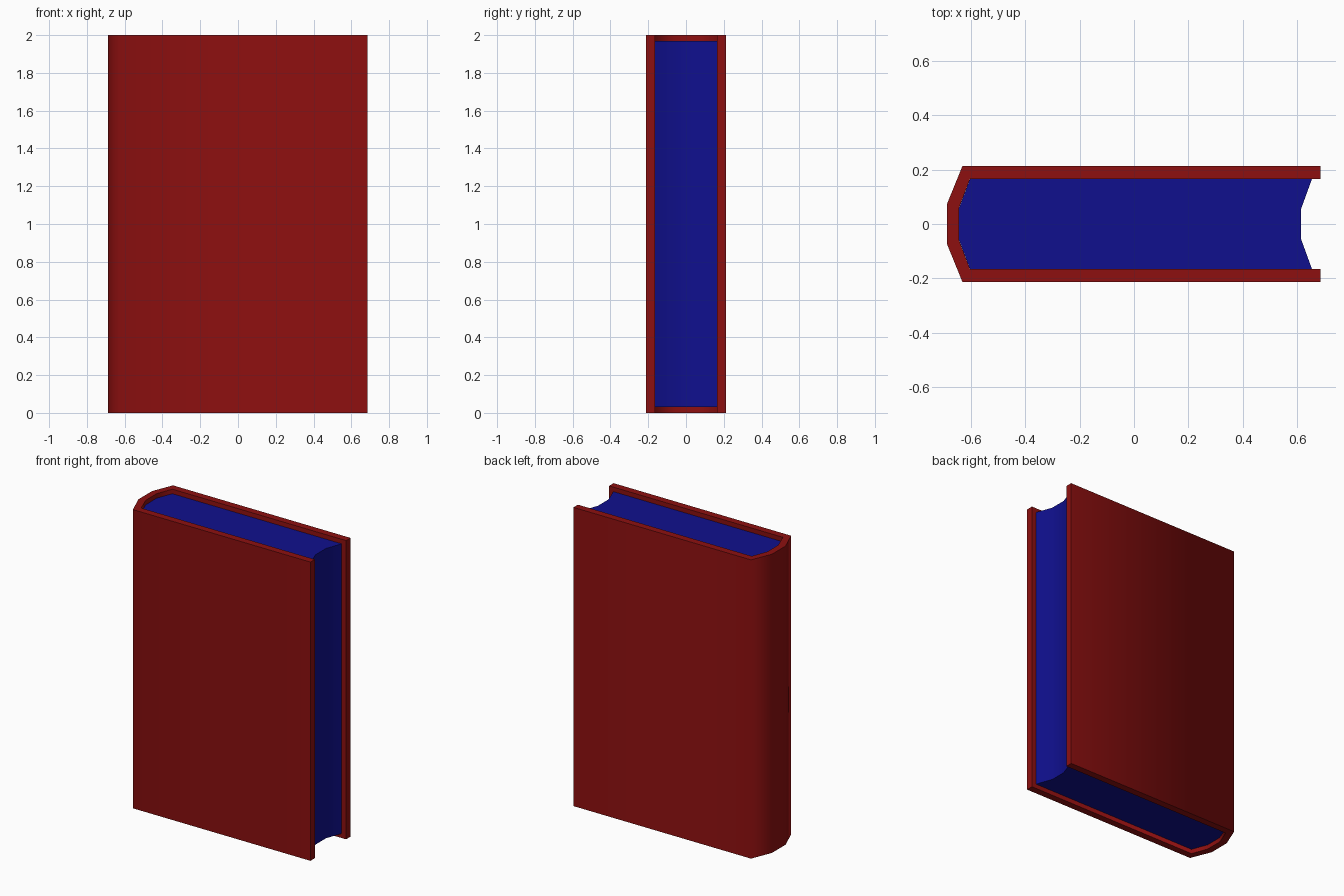
import bpy
import bmesh
import math

cube = bpy.data.objects.get("Cube")
if cube:
    bpy.data.objects.remove(cube, do_unlink=True)


def make_material(name, color):
    mat = bpy.data.materials.new(name)
    mat.use_nodes = True
    mat.diffuse_color = color
    mat.node_tree.nodes["Principled BSDF"].inputs["Base Color"].default_value = color
    return mat


def mirrored(half):
    """Complete a front half profile with its mirror image across y = 0."""
    return half + [(x, -y) for x, y in reversed(half)]


def extrude_profile(name, profile, bottom, top, mat):
    """Extrude a closed plan outline upward into a solid part."""
    bm = bmesh.new()
    face = bm.faces.new([bm.verts.new((x, y, bottom)) for x, y in profile])
    grown = bmesh.ops.extrude_face_region(bm, geom=[face], use_keep_orig=True)
    verts = [v for v in grown["geom"] if isinstance(v, bmesh.types.BMVert)]
    bmesh.ops.translate(bm, verts=verts, vec=(0, 0, top - bottom))
    bmesh.ops.recalc_face_normals(bm, faces=bm.faces)
    mesh = bpy.data.meshes.new(name)
    bm.to_mesh(mesh)
    bm.free()
    mesh.materials.append(mat)
    obj = bpy.data.objects.new(name, mesh)
    bpy.context.collection.objects.link(obj)
    bpy.ops.object.select_all(action="DESELECT")
    obj.select_set(True)
    bpy.context.view_layer.objects.active = obj
    bpy.ops.object.shade_smooth_by_angle(angle=math.radians(80))
    return obj


red = make_material("cover red", (0.27, 0.005, 0.005, 1))
blue = make_material("page blue", (0.005, 0.005, 0.27, 1))

# Cover: two boards joined by a faceted rounded spine
outer = [(0.685, -0.212), (-0.63, -0.212), (-0.687, -0.072)]
inner = [(-0.643, 0.057), (-0.602, 0.165), (0.685, 0.165)]
cover = mirrored(outer) + [(x, y) for x, y in reversed(inner)]
cover += [(x, -y) for x, y in inner]
extrude_profile("cover", cover, 0, 2, red)

# Page block: follows the spine, with a hollow fore edge
pages = mirrored([(0.613, -0.055), (0.653, -0.1645), (-0.602, -0.1645), (-0.6425, -0.057)])
extrude_profile("pages", pages, 0.03, 1.97, blue)
